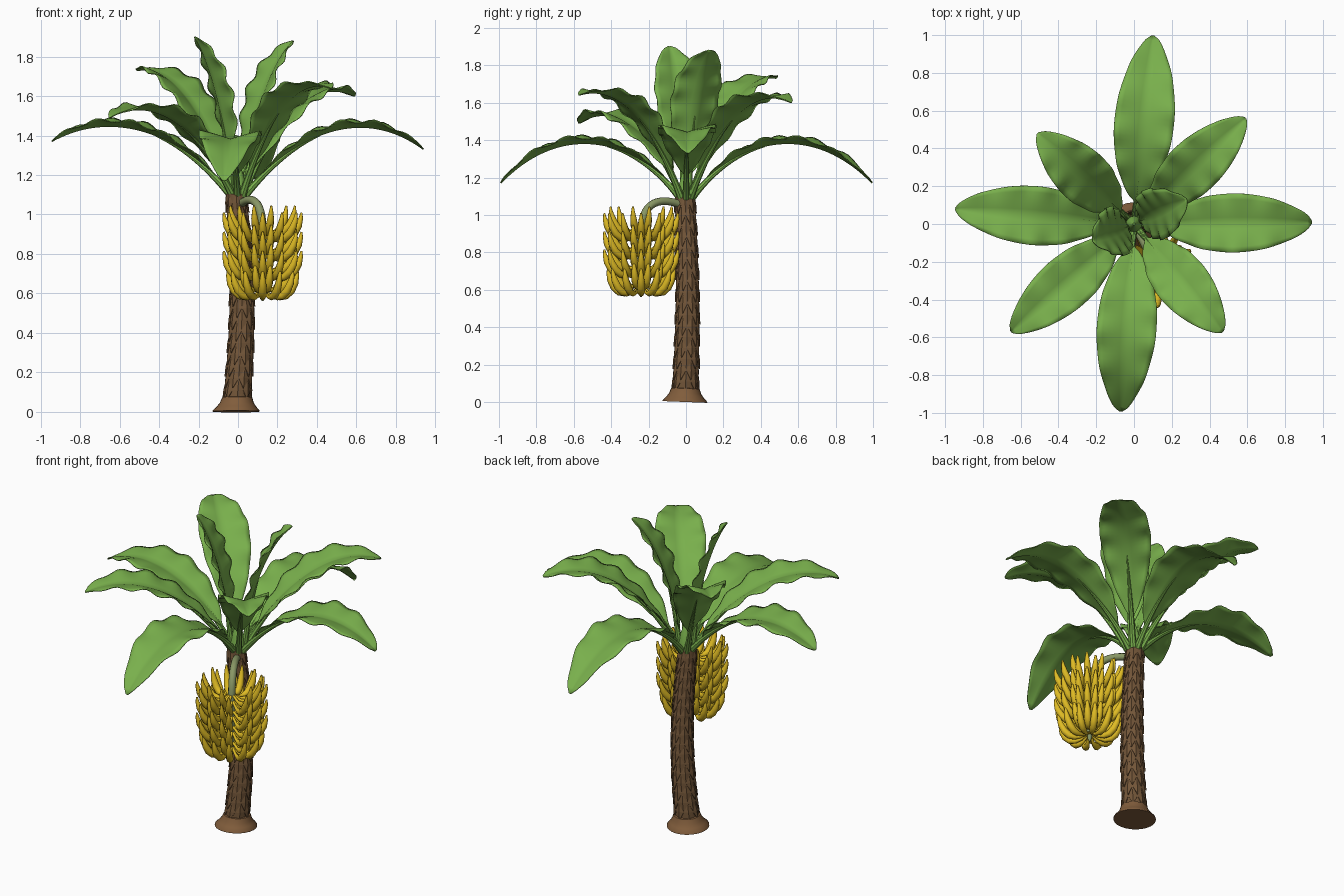
import bpy, bmesh, math
from mathutils import Vector

if "Cube" in bpy.data.objects:
    bpy.data.objects.remove(bpy.data.objects["Cube"])


def material(name, rgb):
    m = bpy.data.materials.new(name)
    m.use_nodes = True
    m.diffuse_color = (*rgb, 1)
    bsdf = m.node_tree.nodes["Principled BSDF"]
    bsdf.inputs["Base Color"].default_value = (*rgb, 1)
    bsdf.inputs["Roughness"].default_value = 0.7
    return m


LEAF = material("leaf green", (0.19, 0.43, 0.072))
BARK = material("bark brown", (0.17, 0.092, 0.04))
ROOT = material("root brown", (0.22, 0.11, 0.045))
FRUIT = material("banana yellow", (0.74, 0.50, 0.018))
STALK = material("stalk green", (0.25, 0.31, 0.13))


def finish(bm, name, mat, smooth=40):
    bmesh.ops.recalc_face_normals(bm, faces=bm.faces)
    me = bpy.data.meshes.new(name)
    bm.to_mesh(me)
    bm.free()
    me.materials.append(mat)
    ob = bpy.data.objects.new(name, me)
    bpy.context.collection.objects.link(ob)
    if smooth:
        bpy.ops.object.select_all(action="DESELECT")
        ob.select_set(True)
        bpy.context.view_layer.objects.active = ob
        bpy.ops.object.shade_smooth_by_angle(angle=math.radians(smooth))
    return ob


def bezier(p, t):
    s = 1 - t
    return p[0] * s**3 + p[1] * 3 * s * s * t + p[2] * 3 * s * t * t + p[3] * t**3


def tangent(pts, i):
    return (pts[min(i + 1, len(pts) - 1)] - pts[max(i - 1, 0)]).normalized()


def tube(bm, pts, radii, side, n=8):
    """Capped tube along a planar path; side is perpendicular to its plane."""
    rings = []
    for i, (p, r) in enumerate(zip(pts, radii)):
        up = side.cross(tangent(pts, i)).normalized()
        rings.append([bm.verts.new(p + r * (side * math.cos(a) + up * math.sin(a)))
                      for a in (math.tau * k / n for k in range(n))])
    for a, b in zip(rings, rings[1:]):
        for k in range(n):
            bm.faces.new((a[k], a[(k + 1) % n], b[(k + 1) % n], b[k]))
    bm.faces.new(rings[0])
    bm.faces.new(rings[-1])


# Trunk, slightly bowed
def spine(z):
    bow = math.sin(math.pi * min(z / 1.1, 1))
    return Vector((-0.01 + 0.03 * bow, -0.006 + 0.014 * bow, z))


def trunk_radius(z):
    return 0.068 - 0.017 * z / 1.1


X = Vector((1, 0, 0))
bm = bmesh.new()
zs = [0.05 + 1.055 * i / 16 for i in range(17)]
tube(bm, [spine(z) for z in zs], [trunk_radius(z) for z in zs], X, 20)
finish(bm, "trunk", BARK)

# Flared foot of the trunk
bm = bmesh.new()
foot = [(0, 0.12), (0.006, 0.119), (0.025, 0.1), (0.045, 0.086), (0.072, 0.076), (0.076, 0.06)]
tube(bm, [Vector((*spine(z).xy, z)) for z, r in foot], [r for z, r in foot], X, 24)
finish(bm, "trunk_foot", ROOT)

# Overlapping bark scales in staggered rows
bm = bmesh.new()
ROWS, PER_ROW = 17, 8
for row in range(ROWS):
    z = 0.11 + 0.95 * row / (ROWS - 1)
    for k in range(PER_ROW):
        mid = math.tau * (k + 0.5 * (row % 2)) / PER_ROW

        def point(da, dz, out):
            c, r = spine(z + dz), trunk_radius(z + dz) + out
            a = mid + da * math.pi / PER_ROW
            return bm.verts.new(c + Vector((r * math.cos(a), r * math.sin(a), 0)))

        top, tip, root = point(0, 0.045, 0), point(0, -0.052, 0.008), point(0, -0.05, -0.004)
        left, right, crest = point(-1, 0, 0.003), point(1, 0, 0.003), point(0, 0, 0.007)
        for f in ((top, left, crest), (left, tip, crest), (tip, right, crest),
                  (right, top, crest), (left, root, tip), (tip, root, right)):
            bm.faces.new(f)
finish(bm, "bark_scales", BARK, 0)


# Leaves: tip position, two arch handles (reach, height), half width
def leaf(name, tip, h1, h2, width, phase):
    tip = Vector(tip)
    out = Vector((tip.x, tip.y, 0))
    reach = out.length
    out.normalize()
    side = Vector((-out.y, out.x, 0))
    ctrl = [out * r + Vector((0, 0, z)) for r, z in ((0.022, 1.1), h1, h2, (reach, tip.z))]
    N, M = 44, 5
    pts = [bezier(ctrl, i / N) for i in range(N + 1)]
    bm = bmesh.new()
    grid = []
    for i, p in enumerate(pts):
        t = i / N
        up = tangent(pts, i).cross(side).normalized()
        s = max(0, (t - 0.15) / 0.85)
        w = 0.008 + width * max(0, math.sin(math.pi * s**1.08)) ** 0.7
        line = []
        for j in range(-M, M + 1):
            v = j / M
            wave = math.sin(t * 38 + phase + (1.7 if j < 0 else 0)) * 0.012 * v * v
            lift = w * (0.36 * abs(v) - 0.14 * v * v) + wave * w / width
            line.append(bm.verts.new(p + side * w * v + up * lift))
        grid.append(line)
    for a, b in zip(grid, grid[1:]):
        for j in range(2 * M):
            bm.faces.new((a[j], a[j + 1], b[j + 1], b[j]))
    blade = finish(bm, name + "_blade", LEAF, 60)
    mod = blade.modifiers.new("thickness", "SOLIDIFY")
    mod.thickness = 0.005
    mod.offset = 0
    # Leaf stem, ending under the lower half of the blade
    bm = bmesh.new()
    stem = pts[:N // 2]
    radii = [0.002 + 0.018 * (1 - i / len(stem)) for i in range(len(stem))]
    low = [p - tangent(pts, i).cross(side).normalized() * radii[i] * 0.7
           for i, p in enumerate(stem)]
    tube(bm, low, radii, side, 8)
    finish(bm, name + "_stem", LEAF)


LEAVES = [
    ("back_leaf", (0.1, 0.995, 1.17), (0.22, 1.35), (0.62, 1.55), 0.15),
    ("front_leaf", (-0.07, -0.99, 1.17), (0.22, 1.35), (0.62, 1.55), 0.15),
    ("left_leaf", (0.94, 0.01, 1.33), (0.25, 1.37), (0.6, 1.58), 0.148),
    ("right_leaf", (-0.945, 0.08, 1.37), (0.25, 1.37), (0.6, 1.56), 0.148),
    ("back_left_leaf", (0.59, 0.56, 1.6), (0.22, 1.44), (0.5, 1.71), 0.135),
    ("back_right_leaf", (-0.51, 0.48, 1.73), (0.2, 1.45), (0.42, 1.76), 0.135),
    ("front_right_leaf", (-0.65, -0.57, 1.49), (0.22, 1.39), (0.55, 1.63), 0.135),
    ("front_left_leaf", (0.47, -0.57, 1.64), (0.2, 1.45), (0.45, 1.71), 0.135),
    ("upper_left_leaf", (0.28, 0.13, 1.88), (0.06, 1.4), (0.15, 1.74), 0.132),
    ("upper_right_leaf", (-0.22, -0.09, 1.9), (0.06, 1.4), (0.13, 1.74), 0.128),
]
for i, (name, tip, h1, h2, width) in enumerate(LEAVES):
    leaf(name, tip, h1, h2, width, i * 1.3)

# Leaf sheath at the crown
bm = bmesh.new()
sheath = [(1.095, 0.044), (1.14, 0.042), (1.2, 0.028), (1.27, 0.006)]
tube(bm, [Vector((0, 0, z)) for z, r in sheath], [r for z, r in sheath], X, 12)
finish(bm, "crown_sheath", LEAF)

# Fruit stalk arching out and hanging down
HANG = Vector((0.125, -0.24, 0))
out = HANG.normalized()
side = Vector((-out.y, out.x, 0))
reach = HANG.length
arch = [out * r + Vector((0, 0, z)) for r, z in
        ((0.02, 1.05), (0.15, 1.1), (reach, 1.08), (reach, 0.9))]
pts = [bezier(arch, i / 14) for i in range(15)]
pts += [HANG + Vector((0, 0, z)) for z in (0.75, 0.62, 0.58, 0.56)]
bm = bmesh.new()
tube(bm, pts, [0.021] * 15 + [0.018, 0.015, 0.012, 0.004], side, 10)
finish(bm, "fruit_stalk", STALK)

# Hands of bananas: an outer ring, and a staggered inner ring open at the front left
PROFILE = [(0.012, 0, 0.007), (0.06, -0.026, 0.009), (0.095, -0.03, 0.016), (0.13, -0.022, 0.02),
           (0.16, 0.004, 0.021), (0.182, 0.042, 0.018), (0.194, 0.08, 0.011), (0.197, 0.108, 0.005)]
HANDS, COUNT = 4, 12
bm = bmesh.new()
for hand in range(HANDS):
    for row in range(2):
        scale = (0.9 if hand == 0 else 1) - 0.14 * row
        start = HANG + Vector((0, 0, 0.61 + 0.097 * hand + 0.035 * row))
        for k in range(row, COUNT):
            a = -math.pi / 4 + math.tau * (k + 0.5 - 0.5 * row) / COUNT
            d = Vector((math.cos(a), math.sin(a), 0))
            path = [start + d * r * scale + Vector((0, 0, z)) for r, z, w in PROFILE]
            tube(bm, path, [w for r, z, w in PROFILE], Vector((-d.y, d.x, 0)), 8)
finish(bm, "bananas", FRUIT, 50)
